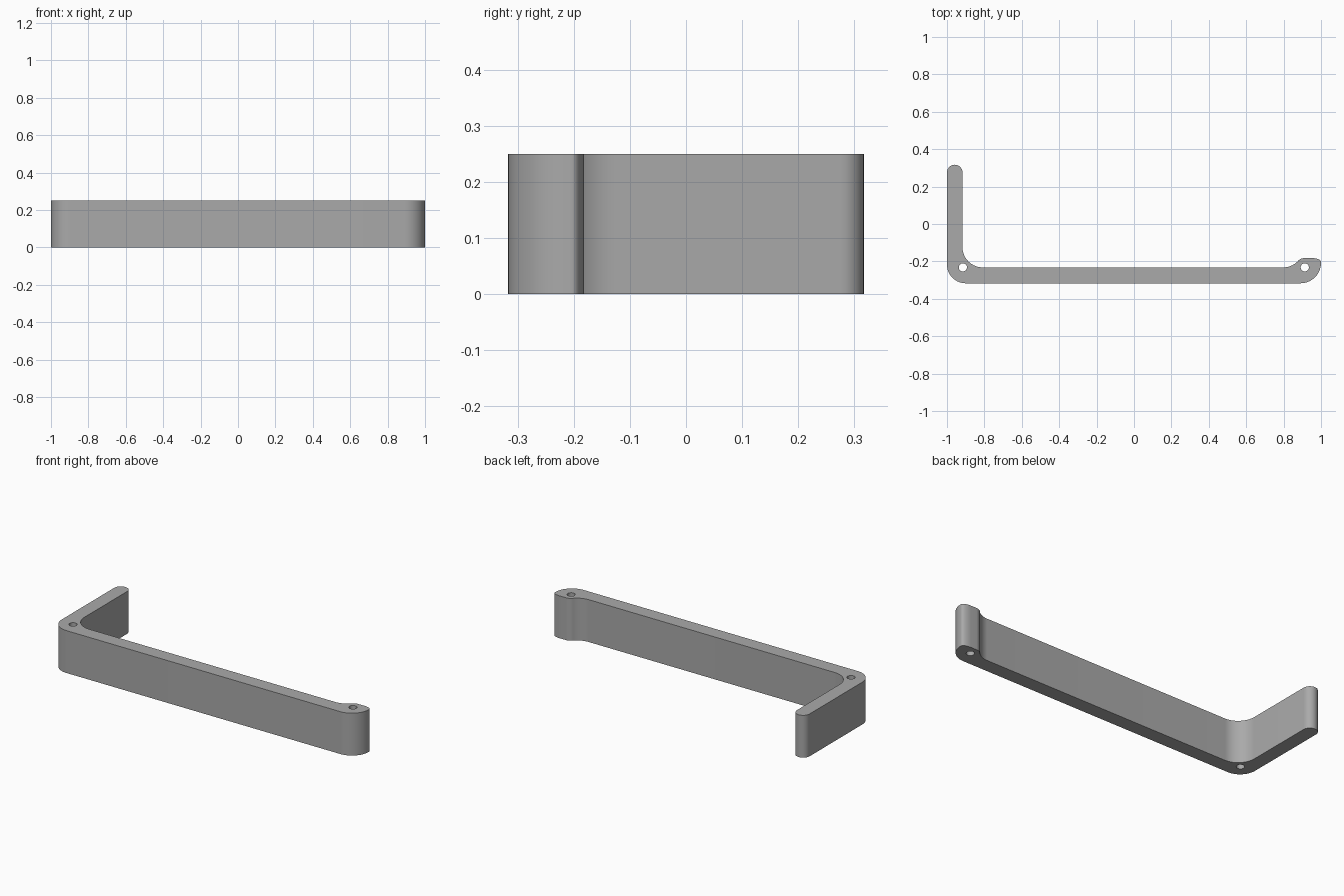
import bpy
import bmesh
from math import cos, sin, radians

cube = bpy.data.objects.get("Cube")
if cube:
    bpy.data.objects.remove(cube)

HEIGHT = 0.25
FRONT = -0.317
INNER = -0.232      # rear face of the long bar
ARM = -0.917        # inner face of the short arm


def arc(cx, cy, rx, start, end, ry=None, steps=14):
    """Points along an arc, angles in degrees."""
    ry = rx if ry is None else ry
    angles = [radians(start + (end - start) * i / steps) for i in range(steps + 1)]
    return [(cx + rx * cos(a), cy + ry * sin(a)) for a in angles]


# Outline, anticlockwise from the front left corner of the plan
outline = (
    arc(-0.9, FRONT + 0.1, 0.1, 180, 270)               # outer bend
    + arc(0.89, FRONT + 0.11, 0.11, 270, 360)           # outer end curve
    + arc(0.95, -0.203, 0.05, 0, 90, ry=0.021)          # lip of the end
    + arc(0.913, INNER, 0.05, 90, 137)                  # boss round the hole
    + arc(0.798, INNER + 0.108, 0.108, -43, -90)        # blend into the bar
    + arc(ARM + 0.108, INNER + 0.108, 0.108, 270, 180)  # inner bend
    + arc(-0.9585, 0.2755, 0.0415, 0, 180)              # round arm tip
)
holes = [arc(x, INNER, 0.022, 0, -345, steps=23) for x in (-0.915, 0.913)]

# Extruded profile with pin holes
curve = bpy.data.curves.new("bracket_profile", "CURVE")
curve.dimensions = "2D"
curve.fill_mode = "BOTH"
curve.extrude = HEIGHT / 2
for loop in [outline] + holes:
    spline = curve.splines.new("POLY")
    spline.points.add(len(loop) - 1)
    for point, (x, y) in zip(spline.points, loop):
        point.co = (x, y, 0, 1)
    spline.use_cyclic_u = True

bracket = bpy.data.objects.new("bracket", curve)
bpy.context.collection.objects.link(bracket)
bpy.ops.object.select_all(action="DESELECT")
bracket.select_set(True)
bpy.context.view_layer.objects.active = bracket
bpy.ops.object.convert(target="MESH")
bracket = bpy.context.object

# Weld caps to walls and stand the part on the ground
bm = bmesh.new()
bm.from_mesh(bracket.data)
bmesh.ops.remove_doubles(bm, verts=bm.verts, dist=0.0005)
bmesh.ops.translate(bm, verts=bm.verts, vec=(0, 0, HEIGHT / 2))
bmesh.ops.recalc_face_normals(bm, faces=bm.faces)
bm.to_mesh(bracket.data)
bm.free()
bpy.ops.object.shade_smooth_by_angle(angle=radians(30))

# Plain grey finish
grey = bpy.data.materials.new("plain_grey")
grey.use_nodes = True
colour = (0.4, 0.4, 0.4, 1)
grey.diffuse_color = colour
grey.node_tree.nodes["Principled BSDF"].inputs["Base Color"].default_value = colour
bracket.data.materials.clear()
bracket.data.materials.append(grey)
